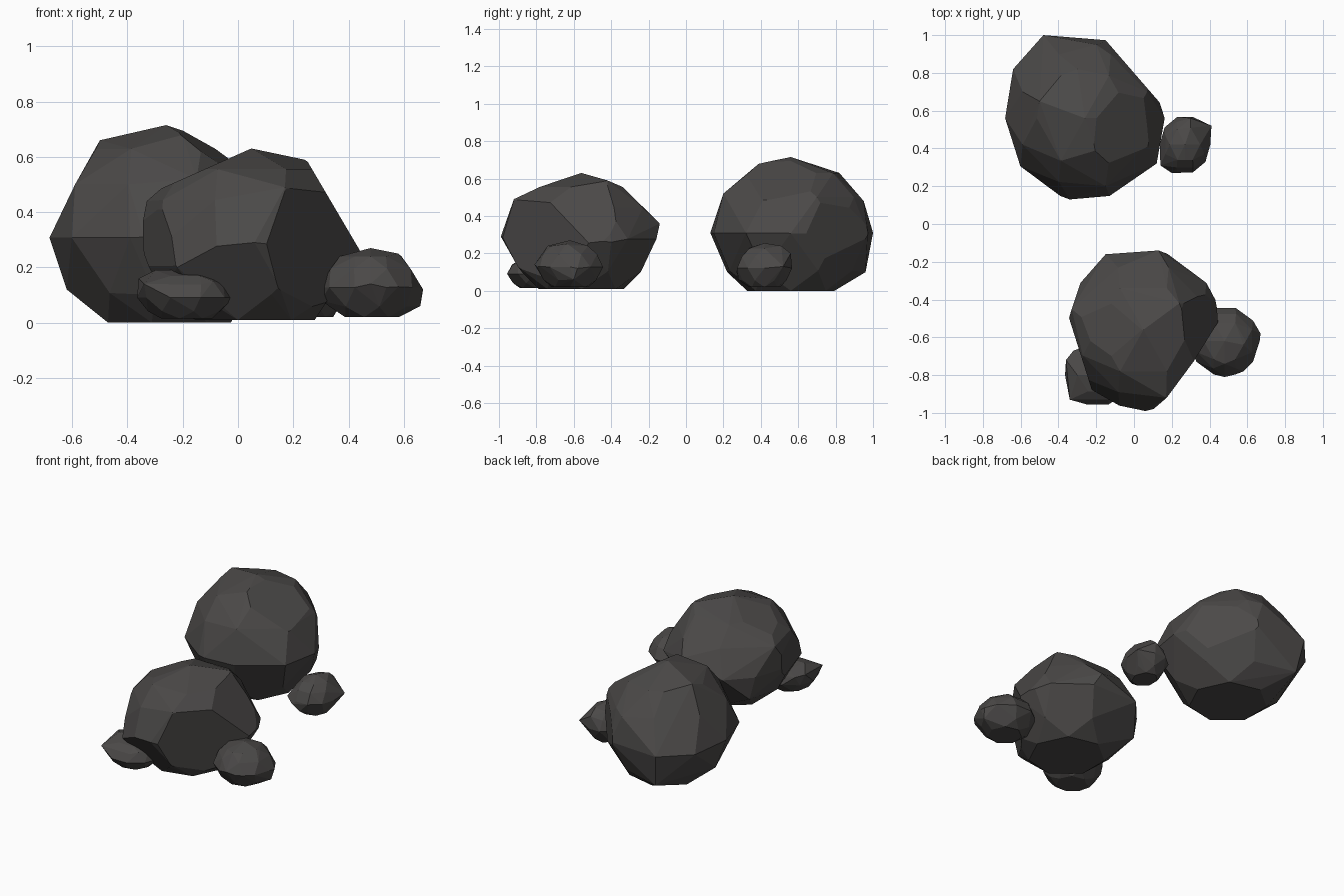
import bpy
import bmesh
from math import cos, sin, pi, radians
from mathutils import Vector

cube = bpy.data.objects.get("Cube")
if cube:
    bpy.data.objects.remove(cube, do_unlink=True)

# Stone colour
stone = bpy.data.materials.new("dark_stone")
stone.use_nodes = True
colour = (.07, .066, .064, 1)
stone.diffuse_color = colour
shader = stone.node_tree.nodes["Principled BSDF"]
shader.inputs["Base Color"].default_value = colour
shader.inputs["Roughness"].default_value = .9

# Shared stone profile: height share, width share, number of corners
PROFILE = [(0, .57, 7), (.15, .8, 7), (.43, 1.03, 10), (.7, .87, 8), (.88, .62, 6), (1, 0, 1)]


def rock(name, centre, radius, bottom, top, corners=(), chips=()):
    """Hull around profile rings and jutting corners, then chip off flat facets."""
    bm = bmesh.new()
    for row, (height, width, sides) in enumerate(PROFILE):
        for side in range(sides):
            angle = 2 * pi * (side + row / 2) / sides
            bm.verts.new((centre[0] + radius[0] * width * cos(angle),
                          centre[1] + radius[1] * width * sin(angle),
                          bottom + (top - bottom) * height))
    for corner in corners:
        bm.verts.new(corner)
    bmesh.ops.convex_hull(bm, input=bm.verts)
    buried = [vert for vert in bm.verts if not vert.link_faces]
    bmesh.ops.delete(bm, geom=buried, context="VERTS")

    # Each chip is a point on the facet and the way the facet looks
    for point, direction in chips:
        bmesh.ops.bisect_plane(bm, geom=bm.verts[:] + bm.edges[:] + bm.faces[:],
                               plane_co=Vector(point), plane_no=Vector(direction),
                               clear_outer=True)
        rim = [edge for edge in bm.edges if edge.is_boundary]
        bmesh.ops.holes_fill(bm, edges=rim, sides=0)

    # Merge nearly level neighbours into broad facets
    bmesh.ops.dissolve_limit(bm, angle_limit=radians(4), verts=bm.verts, edges=bm.edges)
    bmesh.ops.recalc_face_normals(bm, faces=bm.faces)
    mesh = bpy.data.meshes.new(name)
    bm.to_mesh(mesh)
    bm.free()
    mesh.materials.append(stone)
    bpy.context.collection.objects.link(bpy.data.objects.new(name, mesh))


# Tall boulder at the back, with a broad facet near its top and a flat back corner
rock("back_boulder", centre=(-.26, .56), radius=(.41, .42), bottom=0, top=.715,
     corners=[(-.48, 1, .31), (-.64, .82, .3), (-.34, .13, .31), (.12, .32, .31),
              (-.5, .65, .66), (-.62, .58, .12), (-.45, .96, .1), (-.3, .22, .1),
              (-.15, .2, .52), (-.2, .39, .68), (-.3, .82, .63), (-.2, .95, .48)],
     chips=[((-.05, .4, .57), (.57, -.1, .81)),
            ((0, .8, .3), (.75, .65, 0))])

# Broad boulder at the front, chipped on four sides
rock("front_boulder", centre=(.05, -.56), radius=(.4, .41), bottom=.01, top=.63,
     corners=[(.24, -.42, .59), (.17, -.92, .49), (-.33, -.45, .44), (.44, -.5, .26),
              (.43, -.4, .26), (.06, -.99, .29), (-.22, -.88, .2), (-.15, -.16, .28),
              (.13, -.14, .36), (-.25, -.3, .13), (.15, -.9, .13)],
     chips=[((.28, -.78, .5), (.8, -.6, -.1)),
            ((.33, -.45, .45), (.85, 0, .5)),
            ((-.28, -.7, .4), (-.95, -.3, 0)),
            ((-.2, -.4, .52), (-.4, 0, .9))])

# Small stone beside the front boulder
rock("side_stone", centre=(.48, -.62), radius=(.18, .18), bottom=.02, top=.27,
     corners=[(.3, -.62, .08), (.67, -.58, .12), (.58, -.64, .25), (.58, -.78, .13),
              (.48, -.74, .24), (.48, -.81, .14), (.66, -.6, .06), (.48, -.52, .23)])

# Flat stone in front
rock("front_stone", centre=(-.19, -.8), radius=(.17, .16), bottom=.015, top=.19,
     corners=[(-.36, -.72, .16), (-.34, -.93, .14), (-.09, -.9, .15),
              (-.3, -.8, .19), (-.1, -.8, .16), (-.32, -.67, .15)])

# Small stone by the back boulder
rock("back_stone", centre=(.27, .42), radius=(.13, .15), bottom=.02, top=.255,
     corners=[(.41, .52, .13), (.14, .31, .12), (.2, .27, .1),
              (.27, .34, .23), (.3, .51, .24), (.3, .56, .2), (.25, .28, .06)])
